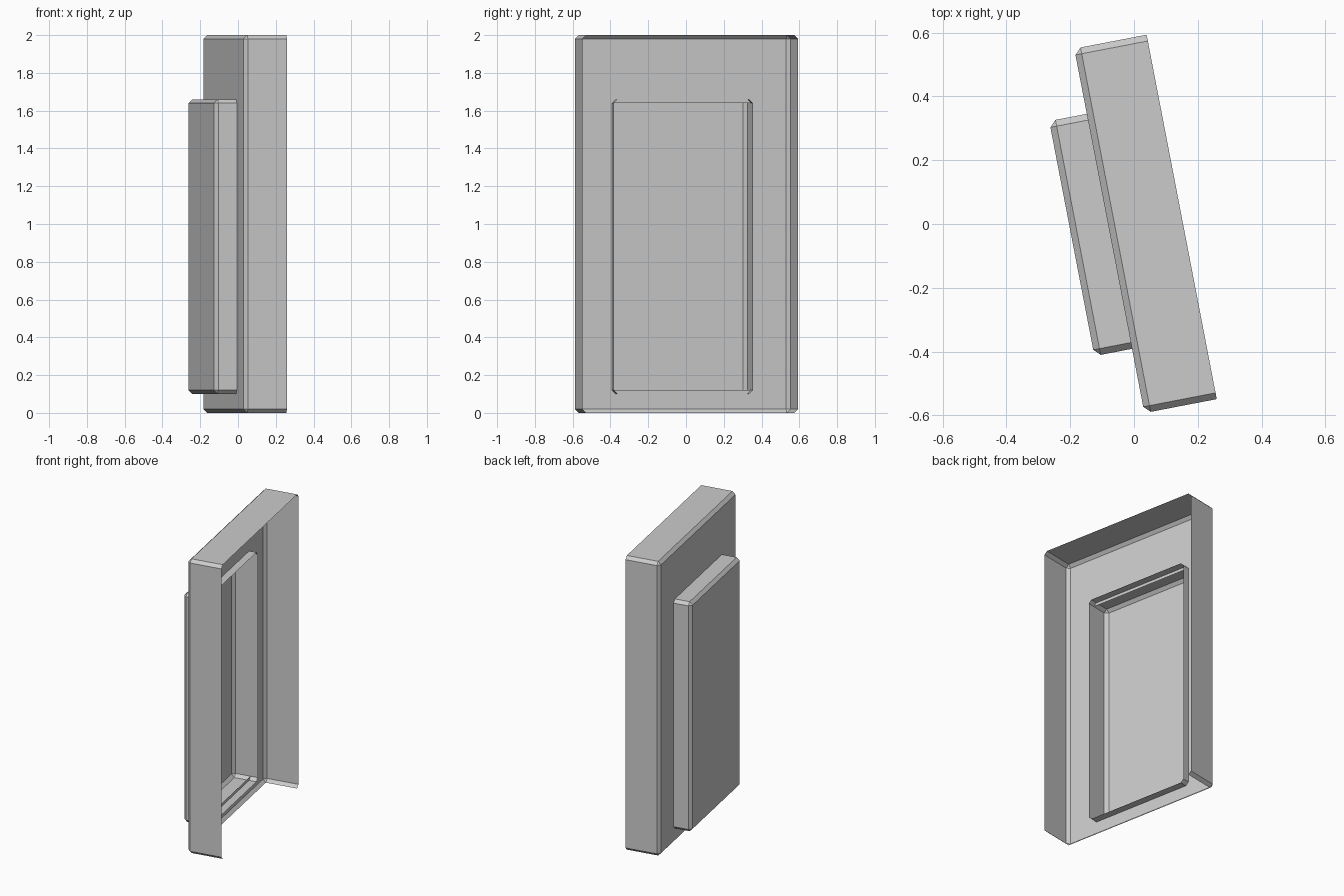
import bpy, bmesh, math

if "Cube" in bpy.data.objects:
    bpy.data.objects.remove(bpy.data.objects["Cube"])

TILT = math.radians(10.9)   # whole model is turned about z
CHAMFER = 0.02


def open_box(x0, x1, y0, y1, z0, z1):
    """Chamfered box whose +x side is open."""
    bm = bmesh.new()
    bmesh.ops.create_cube(bm, size=1)
    for v in bm.verts:
        v.co = (x1 if v.co.x > 0 else x0,
                y1 if v.co.y > 0 else y0,
                z1 if v.co.z > 0 else z0)
    bm.normal_update()
    remove_face(bm, lambda n: n.x > 0.9)
    edges = [e for e in bm.edges if not e.is_boundary]
    bmesh.ops.bevel(bm, geom=edges, offset=CHAMFER, segments=1,
                    profile=0.5, affect='EDGES')
    bm.normal_update()
    return bm


def remove_face(bm, test):
    faces = [f for f in bm.faces if test(f.normal)]
    bmesh.ops.delete(bm, geom=faces, context='FACES')


def finish(bm, name):
    mesh = bpy.data.meshes.new(name)
    bm.to_mesh(mesh)
    bm.free()
    obj = bpy.data.objects.new(name, mesh)
    obj.rotation_euler.z = TILT
    bpy.context.collection.objects.link(obj)
    return obj


# Outer shell: open at the rear and underneath, with a window in its face
bm = open_box(-0.08, 0.151, -0.588, 0.575, 0.0, 2.0)
remove_face(bm, lambda n: n.z < -0.9)
face = next(f for f in bm.faces if f.normal.x < -0.9)
bmesh.ops.inset_individual(bm, faces=[face], thickness=0.1)
for v in face.verts:
    v.co.y = 0.365 if v.co.y > 0 else -0.381
    v.co.z = 1.64 if v.co.z > 1 else 0.12
bmesh.ops.delete(bm, geom=[face], context='FACES')
finish(bm, "outer_shell")

# Raised panel: open tray pushed through the window, rim shows inside
bm = open_box(-0.2, -0.03, -0.383, 0.367, 0.10, 1.66)
finish(bm, "raised_panel")
